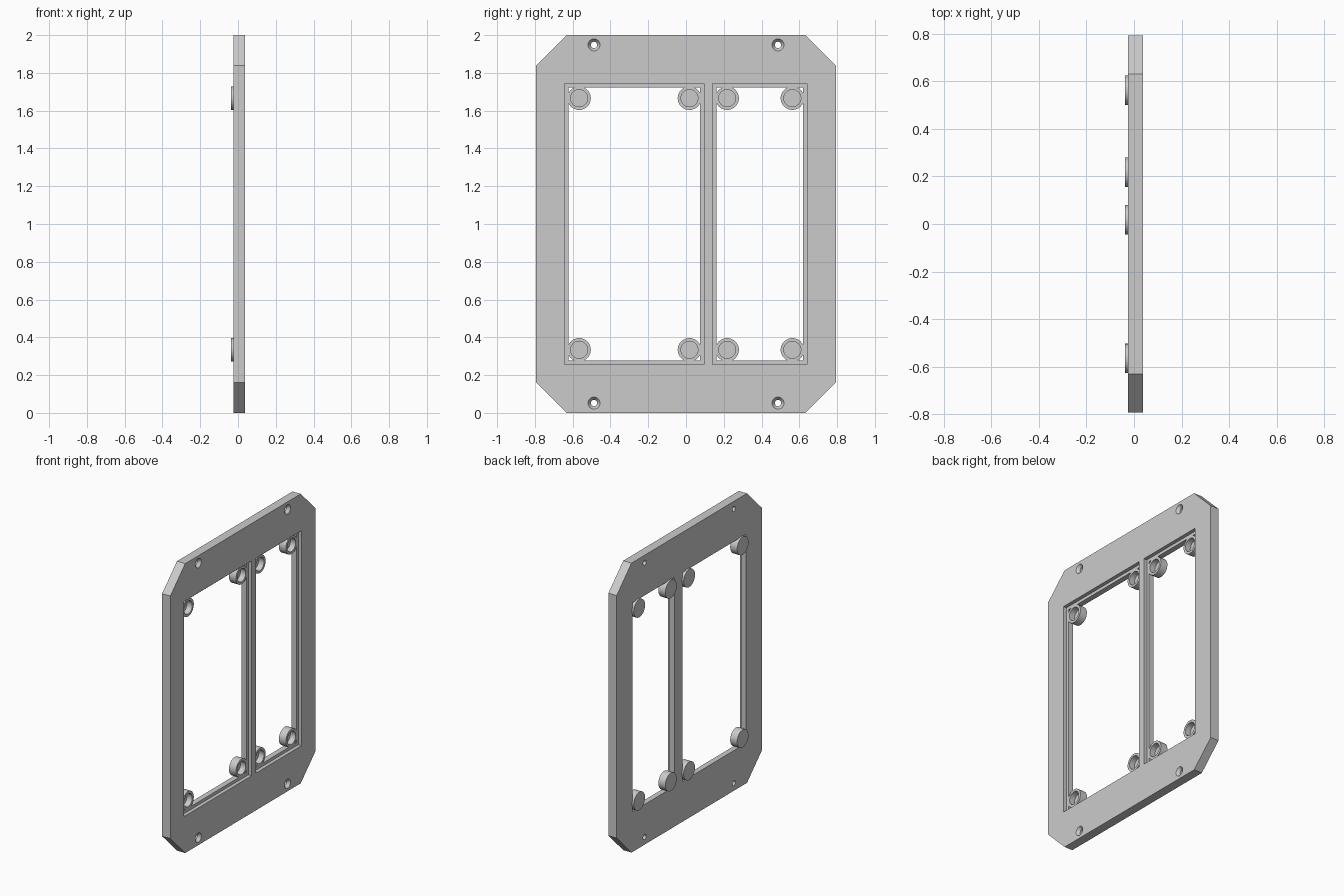
import bpy, bmesh, math

if "Cube" in bpy.data.objects:
    bpy.data.objects.remove(bpy.data.objects["Cube"])

BACK, FRONT, LEDGE = -0.025, 0.038, 0.013
HALF, TOP, CHAMFER, LIP = 0.793, 2.0, 0.162, 0.021
OPENINGS = [(-0.643, 0.095), (0.141, 0.64)]
Z_LOW, Z_HIGH = 0.257, 1.743

grey = bpy.data.materials.new("light grey")
grey.use_nodes = True
grey.diffuse_color = (0.6, 0.6, 0.6, 1)
grey.node_tree.nodes["Principled BSDF"].inputs["Base Color"].default_value = (0.6, 0.6, 0.6, 1)


def finish(name, bm):
    bmesh.ops.recalc_face_normals(bm, faces=bm.faces)
    mesh = bpy.data.meshes.new(name)
    bm.to_mesh(mesh)
    bm.free()
    mesh.materials.append(grey)
    obj = bpy.data.objects.new(name, mesh)
    bpy.context.collection.objects.link(obj)
    return obj


def slab(name, outline, x0, x1):
    """Extrude a (y, z) outline along x."""
    bm = bmesh.new()
    face = bm.faces.new([bm.verts.new((x0, y, z)) for y, z in outline])
    ext = bmesh.ops.extrude_face_region(bm, geom=[face])
    verts = [v for v in ext["geom"] if isinstance(v, bmesh.types.BMVert)]
    bmesh.ops.translate(bm, verts=verts, vec=(x1 - x0, 0, 0))
    return finish(name, bm)


def rect(y0, y1, z0, z1):
    return [(y0, z0), (y1, z0), (y1, z1), (y0, z1)]


def lathe(name, profile, y, z, steps=40):
    """Turn an (x, radius) profile about an axis along x."""
    bm = bmesh.new()
    verts = [bm.verts.new((x, y + r, z)) for x, r in profile]
    edges = [bm.edges.new(pair) for pair in zip(verts, verts[1:])]
    bmesh.ops.spin(bm, geom=verts + edges, cent=(0, y, z), axis=(1, 0, 0),
                   angle=math.tau, steps=steps)
    bmesh.ops.remove_doubles(bm, verts=bm.verts, dist=0.0001)
    return finish(name, bm)


def cut(target, cutter):
    mod = target.modifiers.new("cut", "BOOLEAN")
    mod.operation, mod.solver, mod.object = "DIFFERENCE", "EXACT", cutter
    bpy.context.view_layer.objects.active = target
    bpy.ops.object.modifier_apply(modifier=mod.name)
    bpy.data.objects.remove(cutter)


# Chamfered frame plate
k = HALF - CHAMFER
frame = slab("frame", [(-k, 0), (k, 0), (HALF, CHAMFER), (HALF, TOP - CHAMFER),
                       (k, TOP), (-k, TOP), (-HALF, TOP - CHAMFER), (-HALF, CHAMFER)],
             BACK, FRONT)

# Two windows, each with a stepped ledge
for y0, y1 in OPENINGS:
    cut(frame, slab("recess_cutter", rect(y0, y1, Z_LOW, Z_HIGH), LEDGE, FRONT + 0.1))
    cut(frame, slab("window_cutter", rect(y0 + LIP, y1 - LIP, Z_LOW + LIP, Z_HIGH - LIP),
                    BACK - 0.1, FRONT + 0.1))

# Countersunk screw holes
for y in (-0.487, 0.487):
    for z in (0.052, TOP - 0.052):
        cut(frame, lathe("screw_cutter", [(BACK - 0.1, 0), (BACK - 0.1, 0.017),
                         (FRONT - 0.02, 0.017), (FRONT, 0.032),
                         (FRONT + 0.1, 0.032), (FRONT + 0.1, 0)], y, z, 32))

# Round magnet cups in the window corners
cup_profile = [(-0.038, 0), (-0.038, 0.062), (LEDGE + 0.002, 0.062),
               (LEDGE + 0.002, 0.045), (-0.025, 0.045), (-0.025, 0)]
cups = []
for y0, y1 in OPENINGS:
    for y in (y0 + 0.077, y1 - 0.077):
        for z in (Z_LOW + 0.077, Z_HIGH - 0.077):
            cups.append(lathe("magnet_cup", cup_profile, y, z))

# Smooth curved walls, crisp edges
bpy.ops.object.select_all(action="DESELECT")
for obj in cups + [frame]:
    obj.select_set(True)
bpy.context.view_layer.objects.active = frame
bpy.ops.object.shade_smooth_by_angle(angle=math.radians(30))
